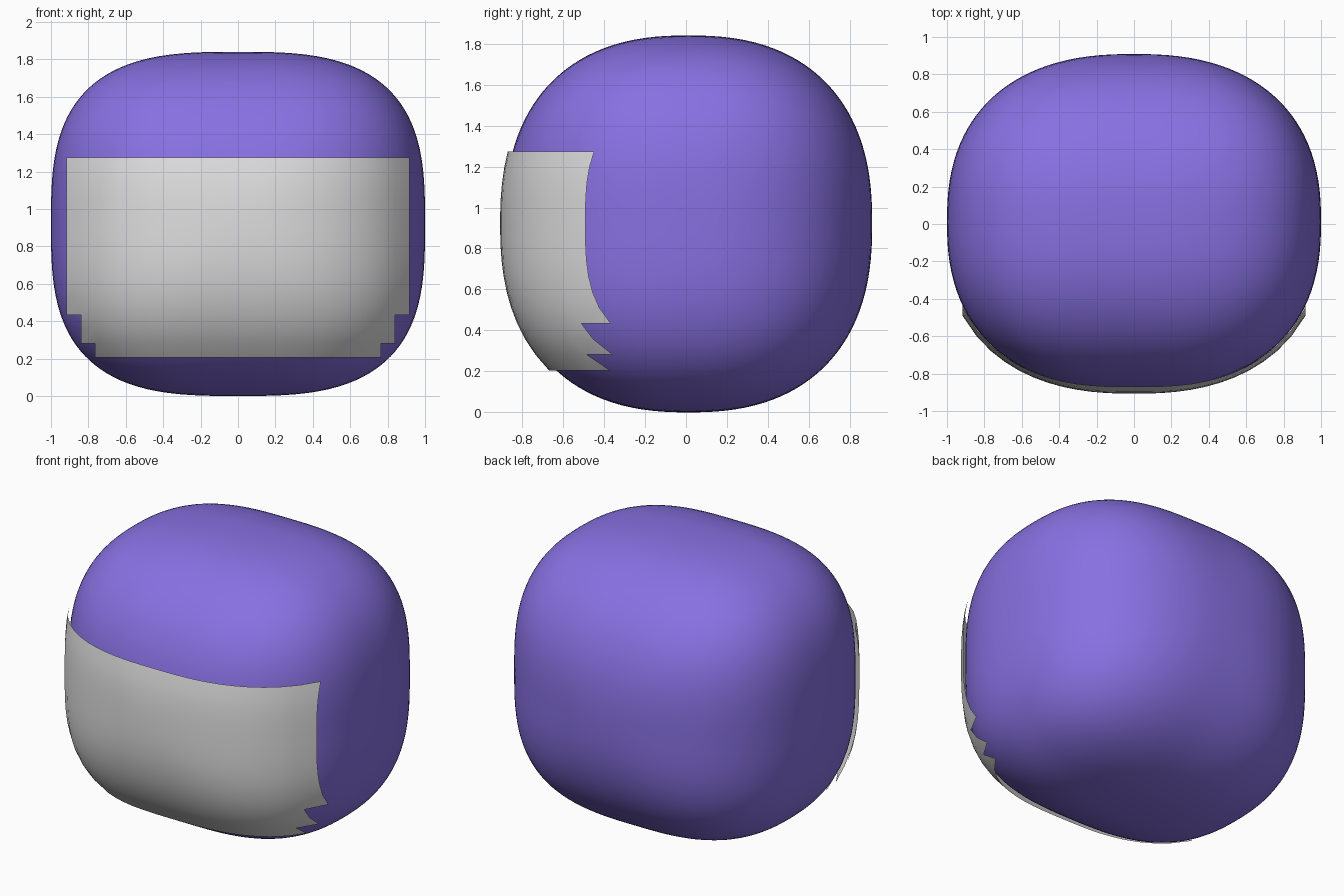
import bpy
import bmesh
from mathutils import Vector

# Overall proportions of the rounded block
HALF = Vector((1.0, 0.897, 0.92))
CENTRE = Vector((0.0, 0.012, 0.92))
FRONT_POWER = 3.0   # squareness of the outline seen from the front
DEPTH_POWER = 2.4   # squareness of the curve from front to back
LIFT = 1.025        # how far the front panel floats off the body

old = bpy.data.objects.get("Cube")
if old:
    bpy.data.objects.remove(old, do_unlink=True)


def make_material(name, rgb):
    mat = bpy.data.materials.new(name)
    mat.use_nodes = True
    colour = (*rgb, 1.0)
    mat.diffuse_color = colour
    bsdf = next(n for n in mat.node_tree.nodes if n.type == 'BSDF_PRINCIPLED')
    bsdf.inputs["Base Color"].default_value = colour
    bsdf.inputs["Roughness"].default_value = 0.6
    return mat


def make_object(name, bm, mat):
    mesh = bpy.data.meshes.new(name)
    for face in bm.faces:
        face.smooth = True
    bm.to_mesh(mesh)
    bm.free()
    mesh.materials.append(mat)
    obj = bpy.data.objects.new(name, mesh)
    bpy.context.collection.objects.link(obj)
    return obj


def outline(x, z):
    """Share of the block's radius used up by x and z (1 on the outline)."""
    total = abs(x) ** FRONT_POWER + abs(z) ** FRONT_POWER
    return total ** (DEPTH_POWER / FRONT_POWER)


def to_block(p):
    """Push a point of the unit cube onto the rounded block."""
    size = outline(p.x, p.z) + abs(p.y) ** DEPTH_POWER
    return CENTRE + p * HALF * size ** (-1 / DEPTH_POWER)


def front_point(x, z):
    """Point on the slightly enlarged block, straight ahead of (x, z)."""
    used = outline(x / (HALF.x * LIFT), (z - CENTRE.z) / (HALF.z * LIFT))
    depth = max(0.0, 1 - used) ** (1 / DEPTH_POWER)
    return Vector((x, CENTRE.y - HALF.y * LIFT * depth, z))


purple = make_material("soft purple", (0.245, 0.165, 0.76))
grey = make_material("light grey", (0.74, 0.74, 0.74))

# Body: gridded cube rounded into a soft block
bm = bmesh.new()
bmesh.ops.create_cube(bm, size=2)
bmesh.ops.subdivide_edges(bm, edges=bm.edges[:], cuts=31, use_grid_fill=True)
for v in bm.verts:
    v.co = to_block(v.co.copy())
bmesh.ops.recalc_face_normals(bm, faces=bm.faces[:])
make_object("body", bm, purple)

# Front panel: square grid wrapped on the front, with stepped lower corners
COLS, ROWS, CELL, BOTTOM = 24, 14, 0.0764, 0.205
bm = bmesh.new()
grid = {}


def corner(i, j):
    if (i, j) not in grid:
        grid[i, j] = bm.verts.new(front_point((i - COLS / 2) * CELL, BOTTOM + j * CELL))
    return grid[i, j]


for j in range(ROWS):
    trim = 2 if j == 0 else 1 if j < 3 else 0
    for i in range(trim, COLS - trim):
        bm.faces.new([corner(i, j), corner(i + 1, j),
                      corner(i + 1, j + 1), corner(i, j + 1)])
make_object("front_panel", bm, grey)
